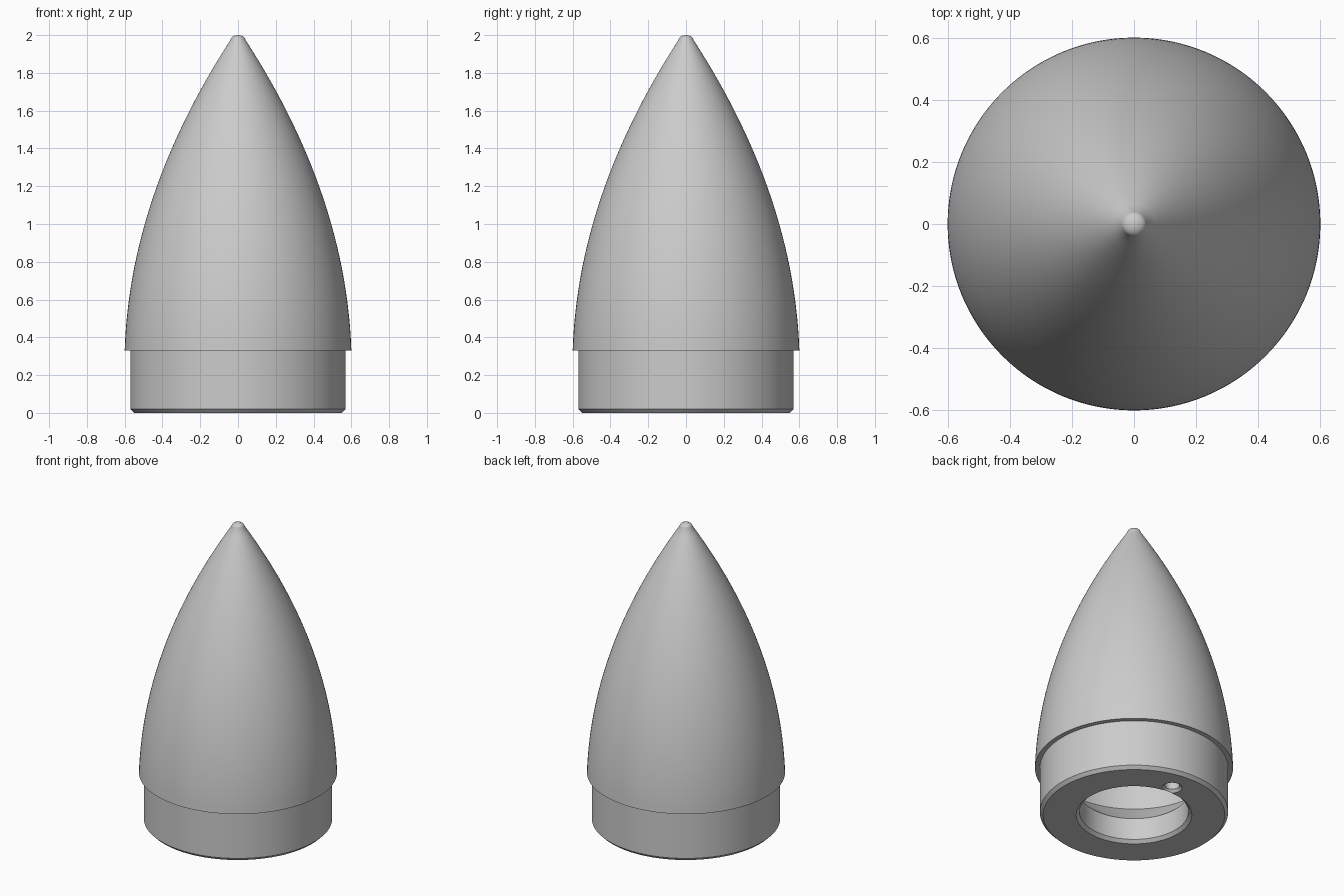
import bpy, bmesh, math

cube = bpy.data.objects.get("Cube")
if cube:
    bpy.data.objects.remove(cube, do_unlink=True)

grey = bpy.data.materials.new("light_grey")
grey.use_nodes = True
grey.diffuse_color = (0.6, 0.6, 0.6, 1)
grey.node_tree.nodes["Principled BSDF"].inputs["Base Color"].default_value = (0.6, 0.6, 0.6, 1)


def lathe(name, profile, segments, center=(0, 0), closed=True):
    """Revolve (radius, height) points about z; zero radius becomes a pole."""
    bm = bmesh.new()
    rings = []
    for r, z in profile:
        if r < 1e-6:
            rings.append([bm.verts.new((center[0], center[1], z))] * segments)
        else:
            angles = [math.tau * i / segments for i in range(segments)]
            rings.append([bm.verts.new((center[0] + r * math.cos(a),
                                        center[1] + r * math.sin(a), z)) for a in angles])
    pairs = list(zip(rings, rings[1:]))
    if closed:
        pairs.append((rings[-1], rings[0]))
    for low, high in pairs:
        for i in range(segments):
            j = (i + 1) % segments
            corners = list(dict.fromkeys((low[i], low[j], high[j], high[i])))
            if len(corners) > 2:
                bm.faces.new(corners)
    bmesh.ops.recalc_face_normals(bm, faces=bm.faces)
    mesh = bpy.data.meshes.new(name)
    bm.to_mesh(mesh)
    bm.free()
    obj = bpy.data.objects.new(name, mesh)
    bpy.context.collection.objects.link(obj)
    mesh.materials.append(grey)
    return obj


def ogive(base_r, base_z, tip_z, z):
    """Parabolic nose radius at height z."""
    t = (tip_z - z) / (tip_z - base_z)
    return base_r * (2 * t - 0.95 * t * t) / 1.05


STEPS = 40
SHOULDER = 0.33

# Outside: chamfered plug, overhanging rim, parabolic nose, rounded tip
outer = [(0.35, 0), (0.55, 0), (0.57, 0.02), (0.57, SHOULDER)]
for i in range(STEPS + 1):
    z = SHOULDER + (1.975 - SHOULDER) * i / STEPS
    outer.append((ogive(0.6, SHOULDER, 2.035, z), z))
tip_r = outer[-1][0]
for i in range(1, 7):
    a = math.pi / 2 * i / 6
    outer.append((tip_r * math.cos(a) if i < 6 else 0, 1.975 + 0.025 * math.sin(a)))

# Inside: hollow nose, sloping funnel, mounting bore with chamfered mouth
inner = []
for i in range(STEPS + 1):
    z = 1.8 + (SHOULDER - 1.8) * i / STEPS
    inner.append((ogive(0.5, SHOULDER, 1.8, z), z))
inner += [(0.33, 0.165), (0.33, 0.02)]

# The outer and inner shells meet at the bore mouth
nose = lathe("nose_cone", list(reversed(outer)) + list(reversed(inner)), 128, closed=False)

# Small countersunk hole in the base ring
cutter = lathe("hole_cutter", [(0, -0.05), (0.062, -0.05), (0.062, 0), (0.045, 0.017),
                               (0.045, 0.3), (0, 0.3)], 32, (0.035, 0.4), closed=False)
cutter.hide_render = True
cut = nose.modifiers.new("small_hole", 'BOOLEAN')
cut.operation = 'DIFFERENCE'
cut.solver = 'EXACT'
cut.object = cutter

bpy.ops.object.select_all(action='DESELECT')
nose.select_set(True)
bpy.context.view_layer.objects.active = nose
bpy.ops.object.modifier_apply(modifier=cut.name)
bpy.data.objects.remove(cutter, do_unlink=True)
bpy.ops.object.shade_smooth_by_angle(angle=math.radians(25))
